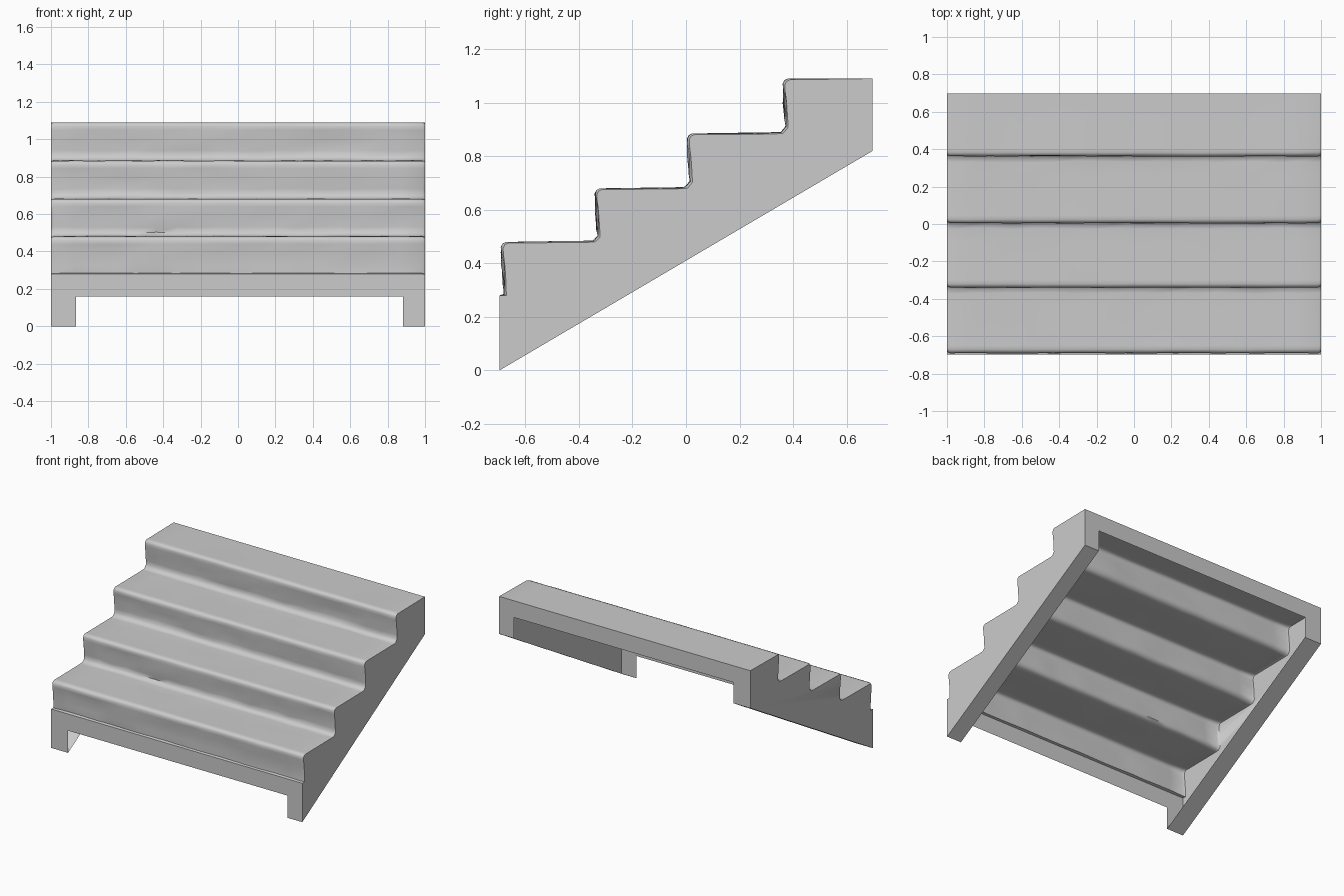
import bpy, bmesh, math, random

random.seed(4)
cube = bpy.data.objects.get("Cube")
if cube:
    bpy.data.objects.remove(cube, do_unlink=True)

stone = bpy.data.materials.new("grey_stone")
stone.use_nodes = True
GREY = (0.6, 0.6, 0.6, 1)
stone.diffuse_color = GREY
stone.node_tree.nodes["Principled BSDF"].inputs["Base Color"].default_value = GREY

HALF, LEFT_IN, RIGHT_IN = 1.0, 0.883, -0.865     # outer sides and inner stringer edges
FRONT, BACK = -0.697, 0.697
FOOT, HEEL = (FRONT, 0.0), (BACK, 0.82)          # ends of the sloping stringer base
LIP_LOW, FRAME_LOW = 0.16, 0.97                  # top of the front and back openings
NOSES = [(-0.69, 0.48), (-0.34, 0.68), (0.005, 0.885), (0.362, 1.09)]
RISE = 0.2

# Step profile: each entry is (y, z, roughness)
profile = [(FRONT, 0.28, 0)]
for i, (y, z) in enumerate(NOSES):
    base = z - RISE
    foot_z = base + (0.004 if i == 0 else 0.022)
    profile += [(y + 0.012, foot_z, 0.003), (y + 0.011, base + 0.05, 0.007),
                (y + 0.007, base + 0.11, 0.008), (y + 0.001, z - 0.04, 0.003),
                (y, z - 0.02, 0.002), (y + 0.006, z - 0.006, 0.001),
                (y + 0.02, z, 0.001), (y + 0.04, z, 0.001)]
    if i < 3:
        end = NOSES[i + 1][0]
        profile += [(end - 0.1, z + 0.002, 0.004), (end - 0.03, z + 0.003, 0.004),
                    (end - 0.006, z + 0.005, 0.003)]
    else:
        profile.append((BACK, z, 0))

bm = bmesh.new()


def face(points):
    return bm.faces.new([bm.verts.new(p) for p in points])


# Worn treads and risers as one sheet, with softened side edges
columns = 18
spots = [-HALF] + [0.985 * (2 * c / columns - 1) for c in range(columns + 1)] + [HALF]
rows = []
for x in spots:
    worn = 0.007 if abs(x) == HALF else 0
    row = []
    for y, z, rough in profile:
        pull = worn if rough else 0
        wobble = 0 if worn else rough
        row.append((x, y + random.uniform(-wobble, wobble) + pull,
                    z + random.uniform(-wobble, wobble) * 0.5 - pull * 0.6))
    rows.append(row)
grid = [[bm.verts.new(p) for p in row] for row in rows]
for a, b in zip(grid, grid[1:]):
    for j in range(len(a) - 1):
        bm.faces.new((a[j], b[j], b[j + 1], a[j + 1]))

# Stringer sides and their flat sloping base strips
for side, inner, row in ((-HALF, RIGHT_IN, rows[0]), (HALF, LEFT_IN, rows[-1])):
    face([(side, *FOOT)] + row + [(side, *HEEL)])
    face([(side, *FOOT), (side, *HEEL), (inner, *HEEL), (inner, *FOOT)])

# Front lip and back frame, open between the stringers
for k, (y, low), roof in ((0, FOOT, LIP_LOW), (-1, HEEL, FRAME_LOW)):
    face([r[k] for r in rows] +
         [(HALF, y, low), (LEFT_IN, y, low), (LEFT_IN, y, roof),
          (RIGHT_IN, y, roof), (RIGHT_IN, y, low), (-HALF, y, low)])

bmesh.ops.remove_doubles(bm, verts=bm.verts, dist=0.0005)
bmesh.ops.recalc_face_normals(bm, faces=bm.faces)
mesh = bpy.data.meshes.new("staircase")
bm.to_mesh(mesh)
bm.free()
mesh.materials.append(stone)
stairs = bpy.data.objects.new("staircase", mesh)
bpy.context.collection.objects.link(stairs)

# Soft worn steps, crisp stringer edges
bpy.ops.object.select_all(action="DESELECT")
stairs.select_set(True)
bpy.context.view_layer.objects.active = stairs
bpy.ops.object.shade_smooth_by_angle(angle=math.radians(55))
